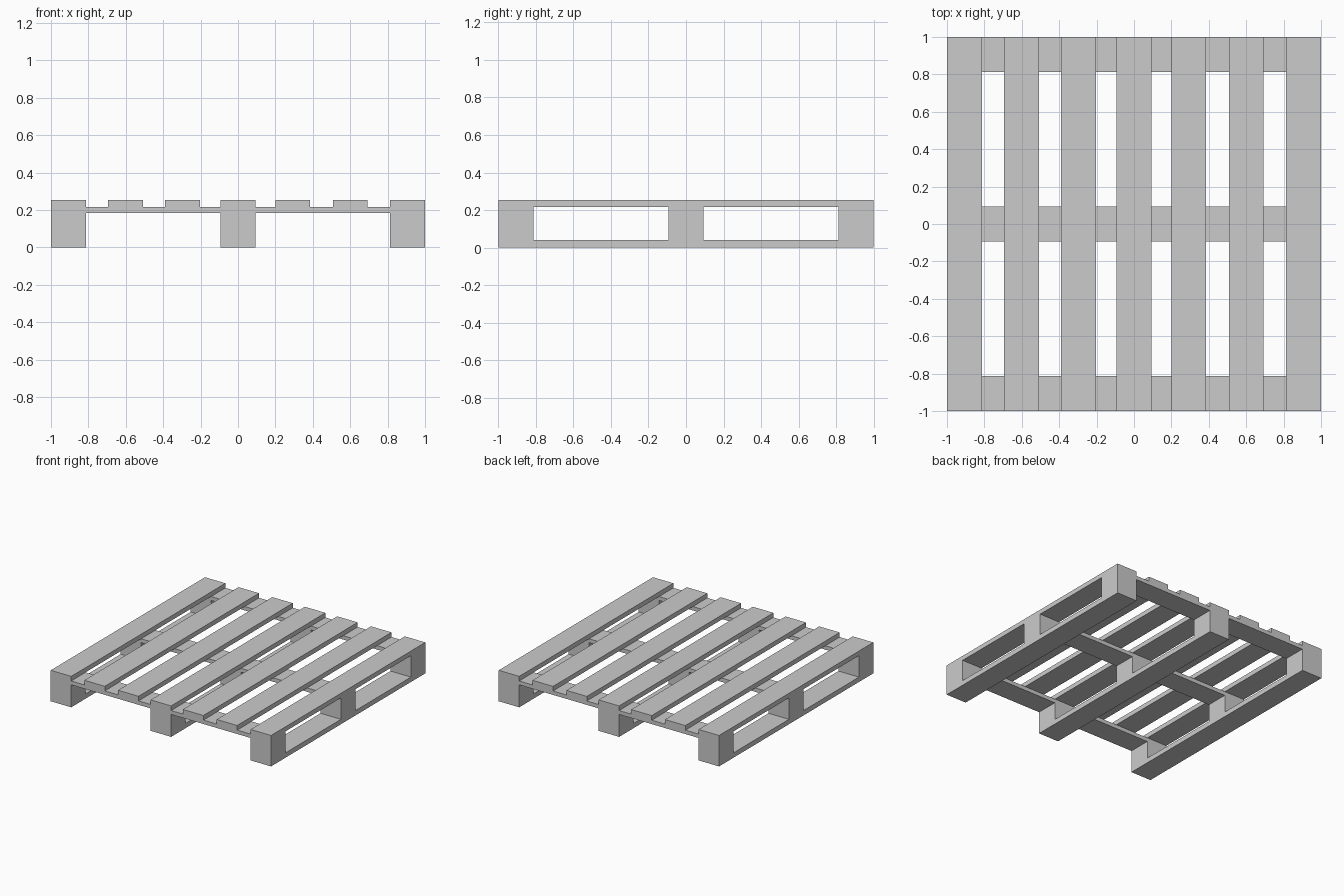
import bpy

if "Cube" in bpy.data.objects:
    bpy.data.objects.remove(bpy.data.objects["Cube"])

W = 0.186          # common board width
EDGE = 1 - W / 2   # centre of the outermost boards
ROWS = (-EDGE, 0, EDGE)
Z_SKID, Z_BLOCK, Z_CROSS, Z_TOP = 0.04, 0.184, 0.216, 0.254


def board(name, x, y, sx, sy, z0, z1):
    """Box centred on x, y and spanning z0 to z1."""
    bpy.ops.mesh.primitive_cube_add(size=1, location=(x, y, (z0 + z1) / 2))
    ob = bpy.context.object
    ob.name = name
    ob.scale = (sx, sy, z1 - z0)
    bpy.ops.object.transform_apply(location=False, rotation=False, scale=True)
    return ob


# Bottom skids with three spacer blocks on each
for x in ROWS:
    board("bottom_skid", x, 0, W, 2, 0, Z_SKID)
    for y in ROWS:
        board("spacer_block", x, y, W, W, Z_SKID, Z_BLOCK)

# Cross boards joining the block rows
for y in ROWS:
    board("cross_board", 0, y, 2, W, Z_BLOCK, Z_CROSS)

# Top deck slats
for x in (-EDGE, -0.602, -0.296, 0, 0.293, 0.6, EDGE):
    board("deck_slat", x, 0, W, 2, Z_CROSS, Z_TOP)
